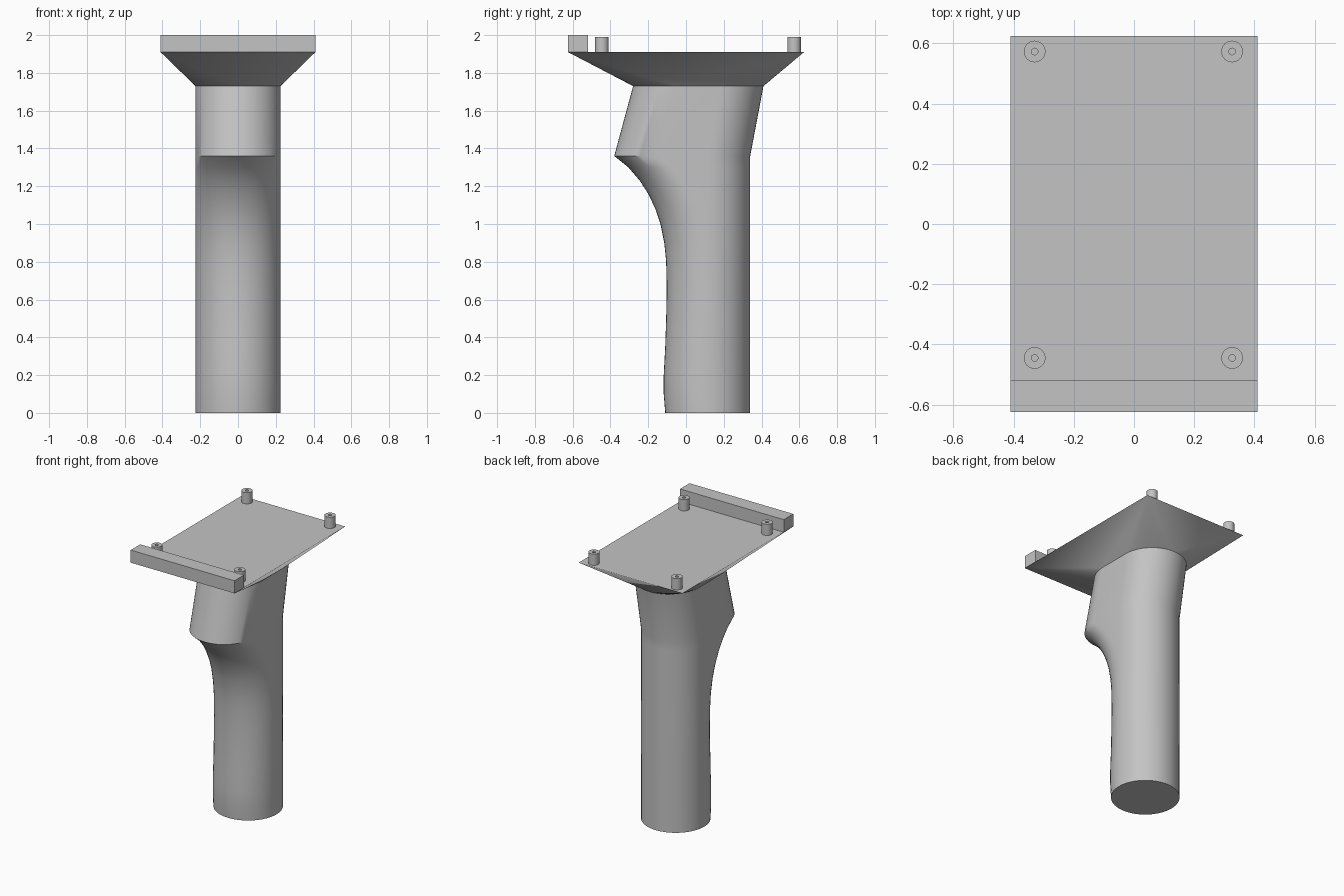
import bpy, bmesh
from math import sin, cos, pi

if "Cube" in bpy.data.objects:
    bpy.data.objects.remove(bpy.data.objects["Cube"])

grey = bpy.data.materials.new("plain grey")
grey.use_nodes = True
grey.diffuse_color = (0.55, 0.55, 0.55, 1)
grey.node_tree.nodes["Principled BSDF"].inputs["Base Color"].default_value = grey.diffuse_color

HALF_WIDTH, HALF_X, HALF_Y = 0.225, 0.41, 0.625
NECK_Z, PLATE_Z = 1.73, 1.91
SEG = 24


def finish(name, bm, angle=30):
    """Turn a bmesh into a named object, smooth except at sharp edges."""
    bmesh.ops.recalc_face_normals(bm, faces=bm.faces)
    mesh = bpy.data.meshes.new(name)
    bm.to_mesh(mesh)
    bm.free()
    mesh.materials.append(grey)
    obj = bpy.data.objects.new(name, mesh)
    bpy.context.collection.objects.link(obj)
    bpy.ops.object.select_all(action="DESELECT")
    obj.select_set(True)
    bpy.context.view_layer.objects.active = obj
    bpy.ops.object.shade_smooth_by_angle(angle=angle * pi / 180)
    return obj


def stadium(z, front, back):
    """Outline with round front and back ends and straight sides."""
    ry = min(HALF_WIDTH, (back - front) / 2)
    pts = []
    for centre, start in ((back - ry, 0), (front + ry, pi)):
        for i in range(SEG + 1):
            a = start + pi * i / SEG
            pts.append((HALF_WIDTH * cos(a), centre + ry * sin(a), z))
    return pts


def loft(bm, rings):
    rows = [[bm.verts.new(p) for p in ring] for ring in rings]
    for low, high in zip(rows, rows[1:]):
        for i in range(len(low)):
            j = (i + 1) % len(low)
            bm.faces.new((low[i], low[j], high[j], high[i]))
    return rows


# Grip: height, front and back of each section, with a ridge above the finger curve
sections = [(0, -.11, .34), (.1, -.118, .34), (.2, -.118, .34), (.35, -.11, .34),
            (.5, -.105, .34), (.65, -.102, .34), (.8, -.105, .34), (.9, -.115, .34),
            (1, -.135, .34), (1.08, -.162, .34), (1.16, -.2, .34), (1.23, -.245, .34),
            (1.3, -.305, .34), (1.36, -.38, .34), (NECK_Z, -.28, .41)]
bm = bmesh.new()
rows = loft(bm, [stadium(*s) for s in sections])
bm.faces.new(rows[0])
bmesh.ops.remove_doubles(bm, verts=bm.verts, dist=0.0001)
finish("grip", bm)

# Flared head: hull from the neck outline up to the rectangular plate
bm = bmesh.new()
for p in stadium(*sections[-1]):
    bm.verts.new(p)
for x in (-HALF_X, HALF_X):
    for y in (-HALF_Y, HALF_Y):
        bm.verts.new((x, y, PLATE_Z))
bmesh.ops.convex_hull(bm, input=bm.verts)
finish("flared_head", bm, 20)

# Front stop bar
bm = bmesh.new()
bmesh.ops.create_cube(bm, size=1)
bar_depth, bar_height = 0.107, 2 - PLATE_Z
bmesh.ops.scale(bm, vec=(2 * HALF_X, bar_depth, bar_height), verts=bm.verts)
bmesh.ops.translate(bm, vec=(0, bar_depth / 2 - HALF_Y, PLATE_Z + bar_height / 2), verts=bm.verts)
finish("stop_bar", bm)


# Mounting posts with a screw hole
def post(name, x, y):
    bm = bmesh.new()
    profile = ((.036, PLATE_Z), (.036, 1.99), (.011, 1.99), (.011, PLATE_Z + .005))
    rows = loft(bm, [[(x + r * cos(2 * pi * i / SEG), y + r * sin(2 * pi * i / SEG), z)
                      for i in range(SEG)] for r, z in profile])
    bm.faces.new(rows[-1])
    bm.faces.new(rows[0])
    finish(name, bm)


for side, x in (("left", .326), ("right", -.33)):
    for end, y in (("front", -.445), ("back", .573)):
        post(f"{end}_{side}_post", x, y)
